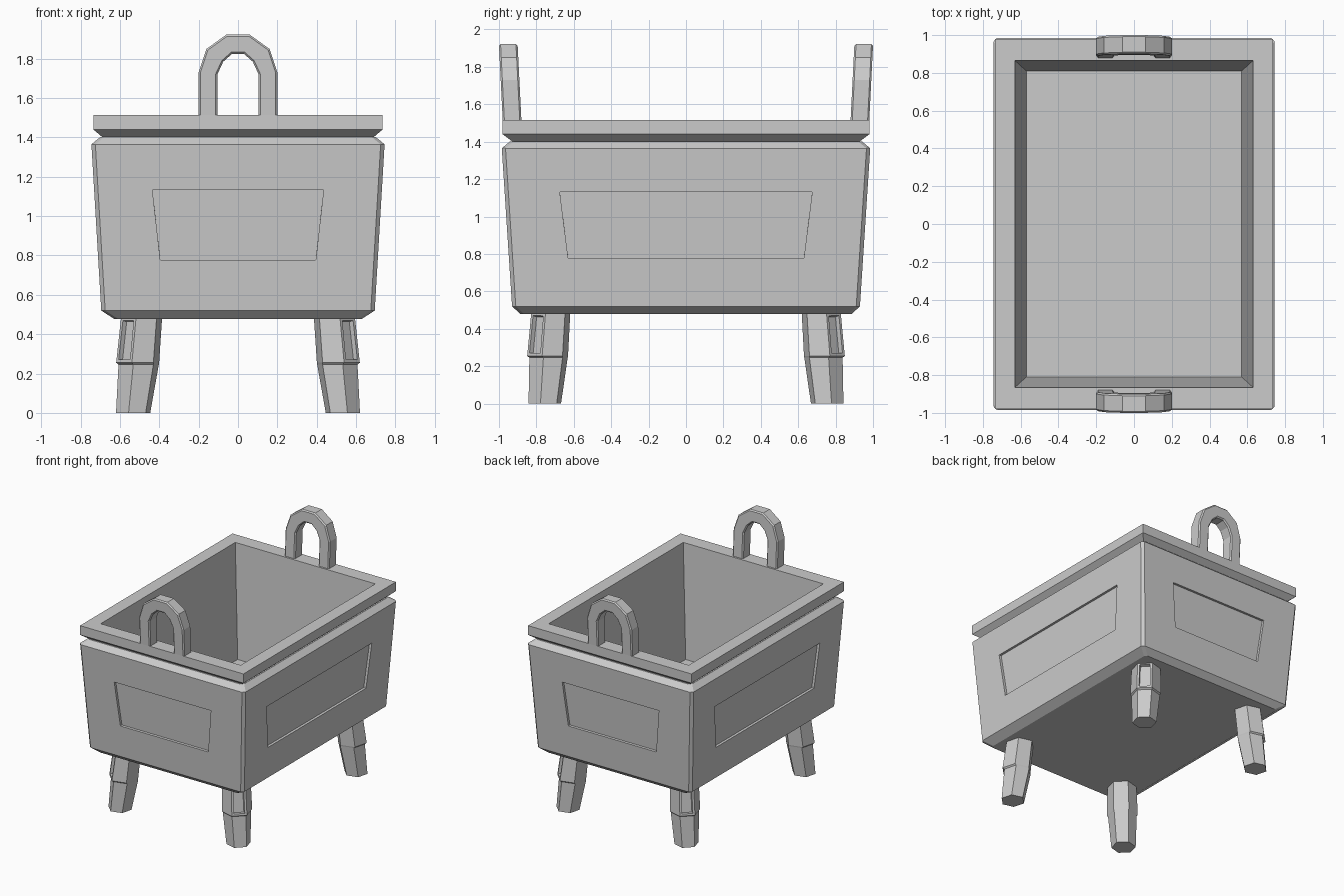
import bpy
import bmesh
import math
from mathutils import Vector

cube = bpy.data.objects.get("Cube")
if cube:
    bpy.data.objects.remove(cube, do_unlink=True)

grey = bpy.data.materials.new("plain_grey")
grey.use_nodes = True
COLOUR = (0.6, 0.6, 0.6, 1)
grey.diffuse_color = COLOUR
grey.node_tree.nodes["Principled BSDF"].inputs["Base Color"].default_value = COLOUR


def finish(bm, name):
    mesh = bpy.data.meshes.new(name)
    bm.to_mesh(mesh)
    bm.free()
    mesh.materials.append(grey)
    obj = bpy.data.objects.new(name, mesh)
    bpy.context.collection.objects.link(obj)
    return obj


def loft(rings, cap_start=False, cap_end=False):
    """Skin a list of rings of points with quads."""
    bm = bmesh.new()
    loops = [[bm.verts.new(p) for p in ring] for ring in rings]
    for a, b in zip(loops, loops[1:]):
        for i in range(len(a)):
            j = (i + 1) % len(a)
            bm.faces.new((a[i], a[j], b[j], b[i]))
    if cap_start:
        bm.faces.new(loops[0][::-1])
    if cap_end:
        bm.faces.new(loops[-1])
    bm.normal_update()
    return bm


def rectangle(hx, hy, z, cut=0):
    """Counter-clockwise rectangle, optionally with chamfered corners."""
    points = []
    for sx, sy in ((1, 1), (-1, 1), (-1, -1), (1, -1)):
        if cut:
            pair = [(sx * hx, sy * (hy - cut), z), (sx * (hx - cut), sy * hy, z)]
            points += pair if sx * sy > 0 else pair[::-1]
        else:
            points.append((sx * hx, sy * hy, z))
    return points


# Tapered body, chamfered at its corners, foot and shoulder
LOW, HIGH = (0.695, 0.93, 0.52), (0.745, 0.985, 1.365)
CUT = 0.02
body = loft([rectangle(0.63, 0.885, 0.478, CUT),
             rectangle(*LOW, CUT),
             rectangle(*HIGH, CUT),
             rectangle(0.7, 0.94, 1.402, CUT),
             rectangle(0.66, 0.9, 1.402, CUT)], cap_start=True)

# Sunken trapezoid panel on each of the four walls
walls = [f for f in body.faces if abs(f.normal.z) < 0.2 and f.calc_area() > 0.5]
bmesh.ops.inset_individual(body, faces=walls, thickness=0.05)
for face in walls:
    axis = 0 if abs(face.normal.x) > 0.5 else 1
    side = math.copysign(1, face.normal[axis])
    middle = face.calc_center_median().z
    for v in face.verts:
        top = v.co.z > middle
        z = 1.132 if top else 0.777
        t = (z - LOW[2]) / (HIGH[2] - LOW[2])
        half = ((0.675, 0.63) if axis == 0 else (0.435, 0.395))[0 if top else 1]
        v.co[1 - axis] = math.copysign(half, v.co[1 - axis])
        v.co[axis] = side * (LOW[axis] + t * (HIGH[axis] - LOW[axis]))
        v.co.z = z
body.normal_update()
bmesh.ops.inset_individual(body, faces=walls, thickness=0, depth=-0.02)
finish(body, "body")

# Flared rim with the inner basin
finish(loft([rectangle(0.66, 0.9, 1.402),
             rectangle(0.69, 0.93, 1.402),
             rectangle(0.735, 0.98, 1.44),
             rectangle(0.735, 0.98, 1.515),
             rectangle(0.63, 0.865, 1.515),
             rectangle(0.57, 0.81, 0.6)], cap_end=True), "rim_and_basin")


# Arched handles leaning slightly outward
def handle(side, name):
    outer = [(0.2, 1.5), (0.2, 1.73), (0.16, 1.85), (0.06, 1.922)]
    inner = [(0.105, 1.5), (0.105, 1.72), (0.075, 1.785), (0.03, 1.825)]
    def arch(half):
        return half + [(-x, z) for x, z in reversed(half)]
    out, inn = arch(outer), arch(inner)
    bm = bmesh.new()
    rows = []
    for path in (out, inn):
        for depth in (0.88, 0.98):
            rows.append([bm.verts.new((x, side * (depth + 0.05 * (z - 1.515)), z))
                         for x, z in path])
    out_in, out_out, inn_in, inn_out = rows
    for a, b in ((out_in, out_out), (out_out, inn_out), (inn_out, inn_in), (inn_in, out_in)):
        for i in range(len(a) - 1):
            bm.faces.new((a[i], a[i + 1], b[i + 1], b[i]))
    for k in (0, -1):
        bm.faces.new((out_in[k], out_out[k], inn_out[k], inn_in[k]))
    bmesh.ops.recalc_face_normals(bm, faces=bm.faces)
    obj = finish(bm, name)
    bevel = obj.modifiers.new("edge_bevel", "BEVEL")
    bevel.width = 0.009
    bevel.segments = 1
    bevel.limit_method = "ANGLE"
    bevel.angle_limit = math.radians(60)


handle(-1, "front_handle")
handle(1, "back_handle")


# Six-sided legs with a stepped sleeve and a pocket facing the outer corner
def hexagon(cx, cy, z, radius, sx, sy):
    ring = []
    for k in range(6):
        a = math.radians(15 + 60 * k)
        ring.append((sx * (cx + radius * math.cos(a)), sy * (cy + radius * math.sin(a)), z))
    return ring if sx * sy > 0 else ring[::-1]


def leg(sx, sy, name):
    sections = [(0.533, 0.755, 0, 0.09),
                (0.505, 0.735, 0.245, 0.106),
                (0.51, 0.74, 0.255, 0.113),
                (0.49, 0.723, 0.485, 0.108)]
    bm = loft([hexagon(*s, sx, sy) for s in sections], cap_start=True, cap_end=True)
    outward = Vector((sx, sy, 0)).normalized()
    pocket = [f for f in bm.faces
              if f.normal.dot(outward) > 0.9 and f.calc_center_median().z > 0.3]
    bmesh.ops.inset_individual(bm, faces=pocket, thickness=0.022)
    bm.normal_update()
    bmesh.ops.inset_individual(bm, faces=pocket, thickness=0.004, depth=-0.025)
    finish(bm, name)


for sx, across in ((1, "left"), (-1, "right")):
    for sy, along in ((-1, "front"), (1, "back")):
        leg(sx, sy, f"{along}_{across}_leg")
